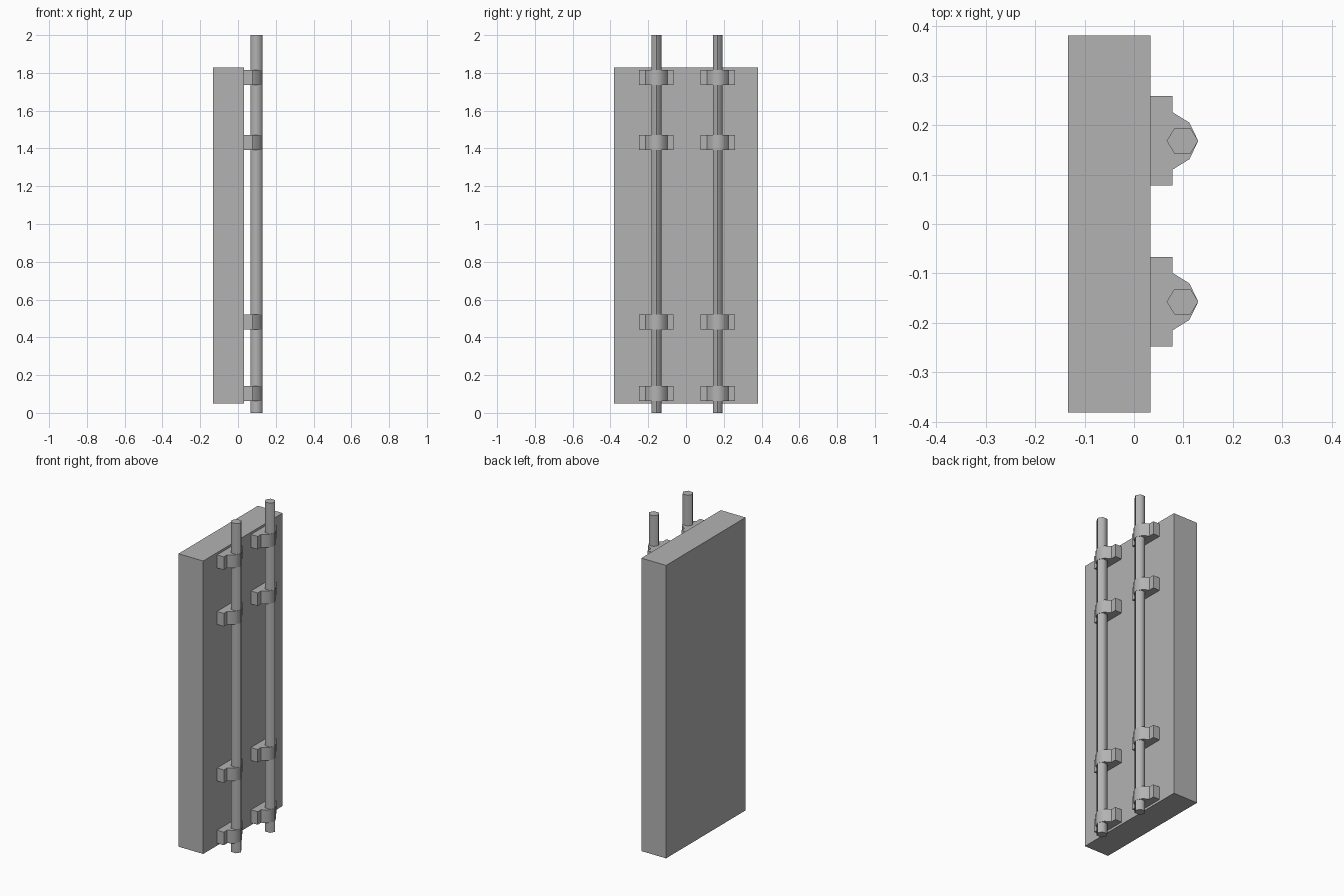
import bpy, bmesh, math

if "Cube" in bpy.data.objects:
    bpy.data.objects.remove(bpy.data.objects["Cube"])

grey = bpy.data.materials.new("plain grey")
grey.diffuse_color = (0.45, 0.45, 0.45, 1)
grey.use_nodes = True
grey.node_tree.nodes["Principled BSDF"].inputs["Base Color"].default_value = grey.diffuse_color


def prism(name, outline, z0, z1, smooth=0):
    """Extrude a flat outline from z0 to z1."""
    bm = bmesh.new()
    face = bm.faces.new([bm.verts.new((x, y, z0)) for x, y in outline])
    top = bmesh.ops.extrude_face_region(bm, geom=[face])["geom"]
    bmesh.ops.translate(bm, vec=(0, 0, z1 - z0),
                        verts=[v for v in top if isinstance(v, bmesh.types.BMVert)])
    bmesh.ops.recalc_face_normals(bm, faces=bm.faces)
    mesh = bpy.data.meshes.new(name)
    bm.to_mesh(mesh)
    bm.free()
    mesh.materials.append(grey)
    if smooth:
        mesh.shade_smooth()
        mesh.set_sharp_from_angle(angle=math.radians(smooth))
    obj = bpy.data.objects.new(name, mesh)
    bpy.context.collection.objects.link(obj)
    return obj


# Door panel
prism("panel", [(-0.133, -0.381), (0.033, -0.381), (0.033, 0.381), (-0.133, 0.381)], 0.05, 1.828)

# Half of the bracket outline, mirrored about the rod axis
half = [(0.033, 0.0905), (0.078, 0.0905), (0.078, 0.058), (0.112, 0.037)]
bracket = half + [(0.130, 0)] + [(x, -y) for x, y in reversed(half)]

for side, cy in (("left", -0.157), ("right", 0.168)):
    # Six-sided locking rod
    rod = [(0.098 + 0.032 * math.cos(math.radians(60 * i)),
            cy + 0.030 * math.sin(math.radians(60 * i))) for i in range(6)]
    prism(side + "_rod", rod, 0, 2, smooth=62)
    # Four brackets holding the rod to the panel
    for n, z in enumerate((0.064, 0.442, 1.392, 1.735), 1):
        prism(f"{side}_bracket_{n}", [(x, y + cy) for x, y in bracket], z, z + 0.079, smooth=55)
